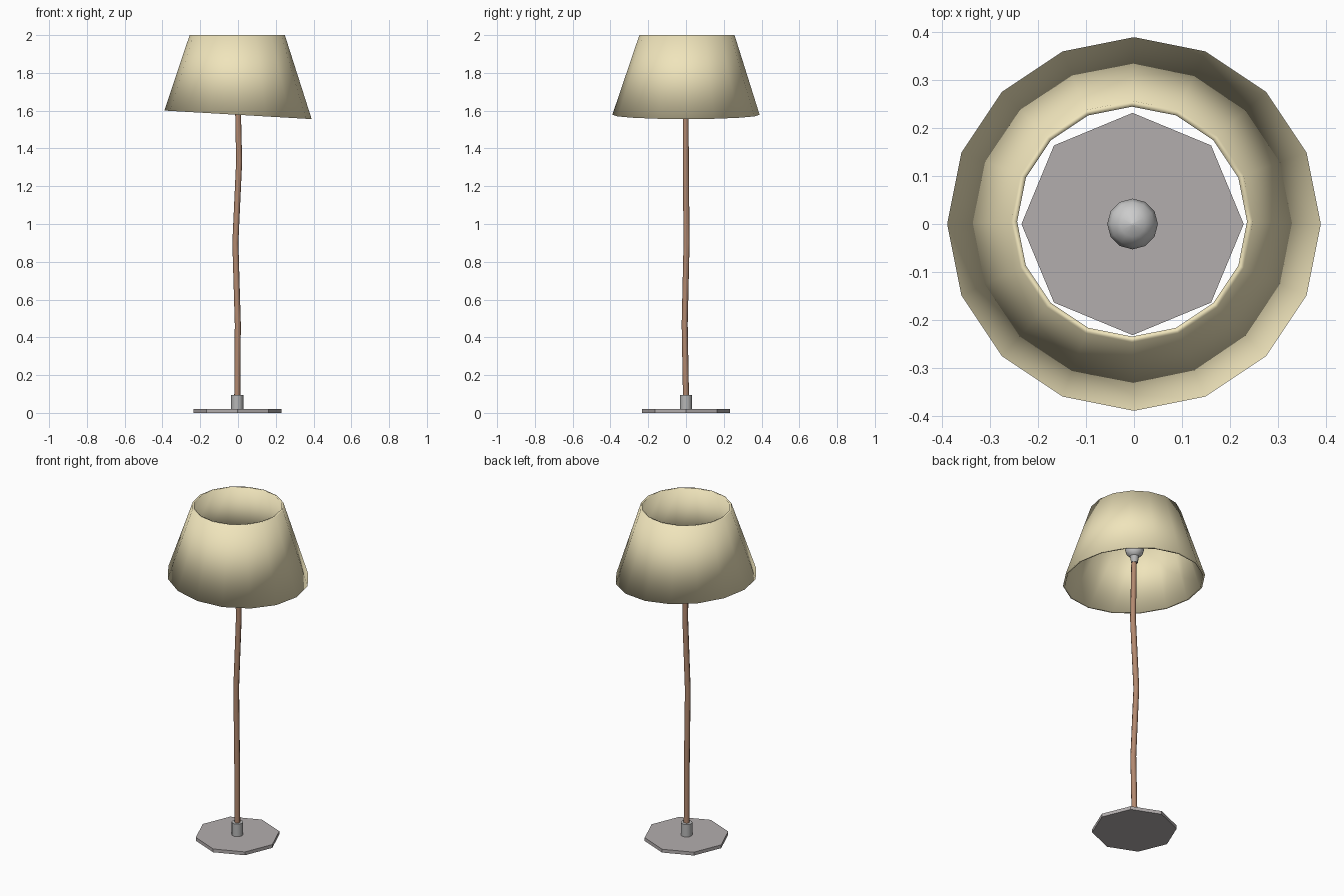
import bpy, bmesh, math

if "Cube" in bpy.data.objects:
    bpy.data.objects.remove(bpy.data.objects["Cube"])


def material(name, rgb):
    m = bpy.data.materials.new(name)
    m.diffuse_color = (*rgb, 1)
    m.use_nodes = True
    m.node_tree.nodes["Principled BSDF"].inputs["Base Color"].default_value = m.diffuse_color
    return m


def loft(name, rings, sides, mat=None, smooth=False, tilt=None, closed=False):
    """Skin circular rings given as (x, y, z, radius); closed joins last to first."""
    bm = bmesh.new()
    loops = []
    for i, (cx, cy, z, r) in enumerate(rings):
        loop = []
        for k in range(sides):
            a = 2 * math.pi * k / sides
            x, y = cx + r * math.cos(a), cy + r * math.sin(a)
            loop.append(bm.verts.new((x, y, z + (tilt[i] * x if tilt else 0))))
        loops.append(loop)
    pairs = list(zip(loops, loops[1:]))
    if closed:
        pairs.append((loops[-1], loops[0]))
    for a, b in pairs:
        for k in range(sides):
            j = (k + 1) % sides
            bm.faces.new((a[k], a[j], b[j], b[k])).smooth = smooth
    if not closed:
        bm.faces.new(loops[0][::-1])
        bm.faces.new(loops[-1])
    bmesh.ops.recalc_face_normals(bm, faces=bm.faces)
    me = bpy.data.meshes.new(name)
    bm.to_mesh(me)
    bm.free()
    ob = bpy.data.objects.new(name, me)
    bpy.context.collection.objects.link(ob)
    if mat:
        me.materials.append(mat)
    return ob


iron = material("iron", (0.45, 0.42, 0.42))
steel = material("steel", (0.47, 0.47, 0.47))
wood = material("wood", (0.45, 0.25, 0.16))
cloth = material("cloth", (0.87, 0.78, 0.50))

# Octagonal foot and collar
loft("base", [(-0.003, 0, 0, 0.232), (-0.003, 0, 0.02, 0.232)], 8, iron)
loft("collar", [(-0.004, 0, 0.02, 0.032), (-0.004, 0, 0.095, 0.032)], 12, steel, True)

# Slightly crooked pole
loft("pole", [(-0.004, 0, 0.08, 0.016), (-0.001, -0.007, 0.47, 0.016),
              (-0.014, 0.003, 0.9, 0.016), (0.006, -0.001, 1.33, 0.016),
              (-0.002, -0.002, 1.7, 0.015)], 8, wood, True)

# Bulb socket and bulb
loft("socket", [(-0.003, 0, 1.69, 0.018), (-0.003, 0, 1.735, 0.026)], 12, steel, True)
bulb_r = 0.053
loft("bulb", [(-0.003, 0, 1.775 + bulb_r * math.sin(t), bulb_r * math.cos(t))
              for t in [math.radians(d) for d in (-88, -60, -30, 0, 30, 60, 88)]],
     12, None, True)

# Thin open shade with a slanted lower rim
t = -0.058
loft("shade", [(0, 0, 1.578, 0.39), (-0.004, 0.005, 2.0, 0.252),
               (-0.004, 0.005, 2.0, 0.240), (0, 0, 1.578, 0.378)],
     16, cloth, True, tilt=[t, 0, 0, t], closed=True)
